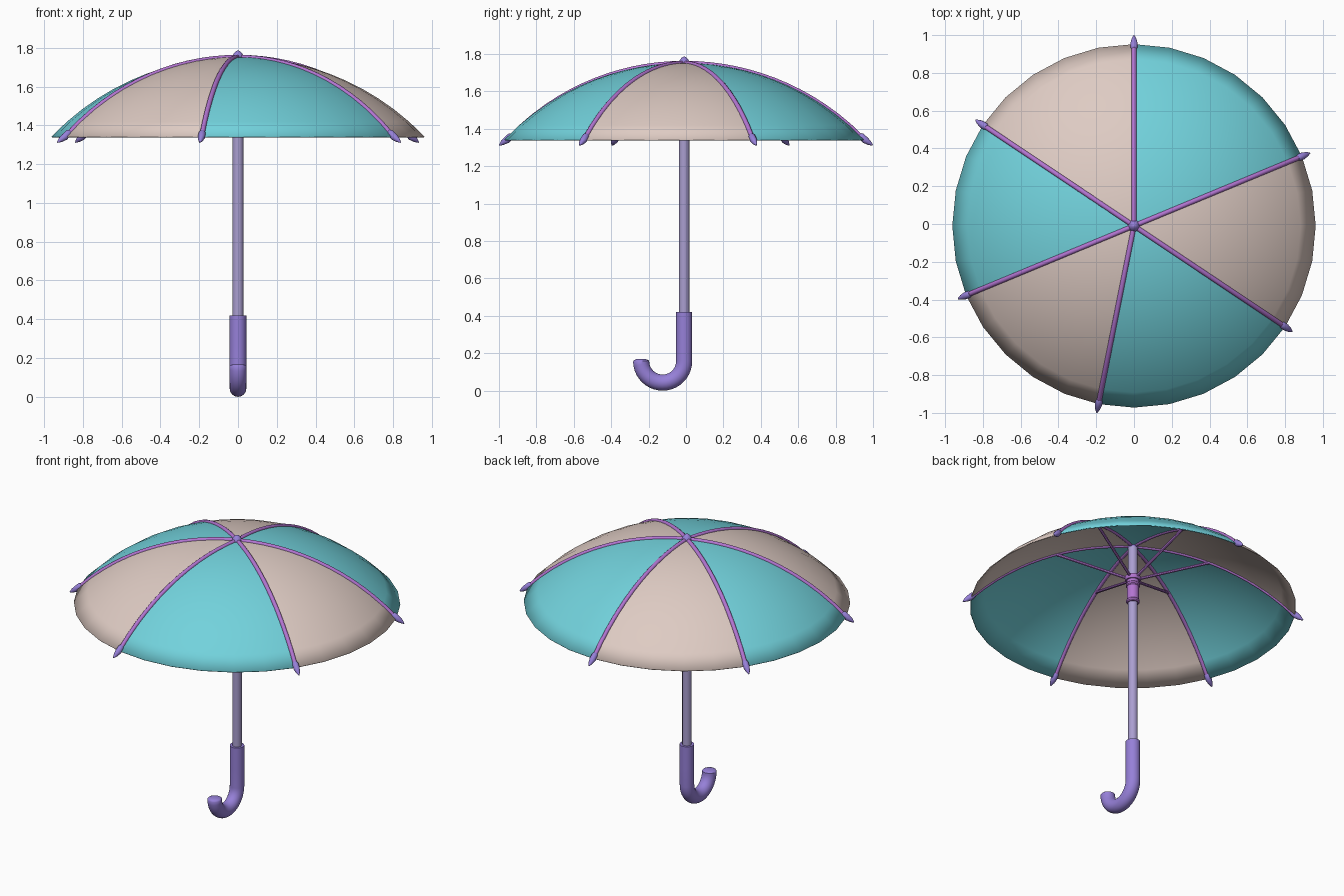
import bpy, bmesh, math
from mathutils import Vector

if "Cube" in bpy.data.objects:
    bpy.data.objects.remove(bpy.data.objects["Cube"])

CY = -0.01                      # umbrella axis offset in y
RIM_R, RIM_Z, TOP_Z = 0.962, 1.342, 1.752
SEGS = 32
RIB_STEPS = [2, 8, 13, 18, 23, 29]      # rib positions in 1/32 turns


def srgb(r, g, b):
    f = lambda c: c / 12.92 if c <= 0.04045 else ((c + 0.055) / 1.055) ** 2.4
    return (f(r / 255), f(g / 255), f(b / 255), 1)


def material(name, *rgb):
    m = bpy.data.materials.new(name)
    m.diffuse_color = srgb(*rgb)
    m.use_nodes = True
    m.node_tree.nodes["Principled BSDF"].inputs["Base Color"].default_value = m.diffuse_color
    return m


TEAL = material("teal_cloth", 114, 210, 220)
PINK = material("pale_pink_cloth", 222, 203, 195)
RIB = material("orchid_rib", 178, 116, 208)
VIOLET = material("violet_grip", 150, 128, 216)
SHAFT = material("lavender_shaft", 170, 158, 208)


def finish(name, bm, mats, angle=40):
    me = bpy.data.meshes.new(name)
    bm.to_mesh(me)
    bm.free()
    for m in mats:
        me.materials.append(m)
    for p in me.polygons:
        p.use_smooth = True
    me.set_sharp_from_angle(angle=math.radians(angle))
    ob = bpy.data.objects.new(name, me)
    bpy.context.collection.objects.link(ob)
    return ob


def tube(name, path, radii, normal, mat, sides=16):
    """Sweep a circle along a planar path whose plane has the given normal."""
    bm = bmesh.new()
    path = [Vector(p) for p in path]
    n = Vector(normal)
    rings = []
    for i, (p, r) in enumerate(zip(path, radii)):
        t = (path[min(i + 1, len(path) - 1)] - path[max(i - 1, 0)]).normalized()
        b = t.cross(n)
        rings.append([bm.verts.new(p + r * (math.cos(a) * n + math.sin(a) * b))
                      for a in (2 * math.pi * k / sides for k in range(sides))])
    for a, b in zip(rings, rings[1:]):
        for k in range(sides):
            m = (k + 1) % sides
            bm.faces.new((a[k], a[m], b[m], b[k]))
    bm.faces.new(rings[0])
    bm.faces.new(rings[-1])
    bmesh.ops.recalc_face_normals(bm, faces=bm.faces)
    return finish(name, bm, [mat])


def lathe(name, profile, mat, sides=24):
    """Vertical turned part from (radius, z) points."""
    return tube(name, [(0, CY, z) for r, z in profile], [r for r, z in profile],
                (1, 0, 0), mat, sides)


# dome shape: a spherical cap
H = TOP_Z - RIM_Z
SPH = (RIM_R ** 2 + H ** 2) / (2 * H)


def dome_z(r):
    return TOP_Z - SPH + math.sqrt(SPH ** 2 - r ** 2)


def polar(ang, r, z):
    return (r * math.cos(ang), CY + r * math.sin(ang), z)


# canopy with alternating panels between the ribs
bm = bmesh.new()
RINGS = 12
apex = bm.verts.new((0, CY, TOP_Z))
rows = [[bm.verts.new(polar(2 * math.pi * j / SEGS, RIM_R * i / RINGS, dome_z(RIM_R * i / RINGS)))
         for j in range(SEGS)] for i in range(1, RINGS + 1)]
for j in range(SEGS):
    k = (j + 1) % SEGS
    panel = sum(j >= s for s in RIB_STEPS) % 2      # 0 pink, 1 teal
    faces = [bm.faces.new((apex, rows[0][j], rows[0][k]))]
    for a, b in zip(rows, rows[1:]):
        faces.append(bm.faces.new((a[j], b[j], b[k], a[k])))
    for f in faces:
        f.material_index = panel
canopy = finish("canopy", bm, [PINK, TEAL], 180)
sol = canopy.modifiers.new("thickness", 'SOLIDIFY')
sol.thickness = 0.006
sol.offset = -1

# ribs, rib tips and stretchers
for i, s in enumerate(RIB_STEPS, 1):
    ang = 2 * math.pi * s / SEGS
    n = (-math.sin(ang), math.cos(ang), 0)
    rs = [0.01 + 0.945 * k / 14 for k in range(15)]
    tube(f"rib_{i}", [polar(ang, r, dome_z(r) - 0.001) for r in rs], [0.013] * 15, n, RIB, 10)
    tip = [(0.938, 1.368, 0.012), (0.945, 1.361, 0.018), (0.968, 1.340, 0.019),
           (0.990, 1.325, 0.013), (1.008, 1.312, 0.003)]
    tube(f"rib_tip_{i}", [polar(ang, r, z) for r, z, _ in tip], [t[2] for t in tip], n, VIOLET, 12)
    tube(f"stretcher_{i}", [polar(ang, 0.03, 1.53), polar(ang, 0.45, dome_z(0.45) - 0.008)],
         [0.009, 0.009], n, RIB, 8)

# shaft and top finial
lathe("shaft", [(0.028, 0.40), (0.028, 1.74)], SHAFT)
lathe("finial", [(0.02, 1.725), (0.031, 1.74), (0.031, 1.755), (0.022, 1.77),
                 (0.012, 1.781), (0.002, 1.786)], VIOLET)

# sliding runner: sleeve, collars and stretcher hub
lathe("runner_sleeve", [(0.035, 1.38), (0.035, 1.55)], RIB)
for name, z, r, h in (("runner_lower_collar", 1.375, 0.040, 0.022),
                      ("runner_upper_collar", 1.485, 0.042, 0.022),
                      ("runner_hub", 1.53, 0.048, 0.03)):
    lathe(name, [(r - 0.005, z - h / 2), (r, z - h / 4), (r, z + h / 4), (r - 0.005, z + h / 2)], RIB)

# hooked handle
HR, GR = 0.115, 0.043
pts = [(0, CY, 0.42), (0, CY, 0.28)]
pts += [(0, CY - HR + HR * math.cos(a), GR + HR - HR * math.sin(a))
        for a in (math.pi * k / 20 for k in range(21))]
ye, ze = CY - 2 * HR, GR + HR
pts += [(0, ye, ze + 0.005), (0, ye, ze + 0.01)]
tube("handle", pts, [GR] * (len(pts) - 2) + [GR * 0.9, GR * 0.6], (1, 0, 0), VIOLET, 24)
